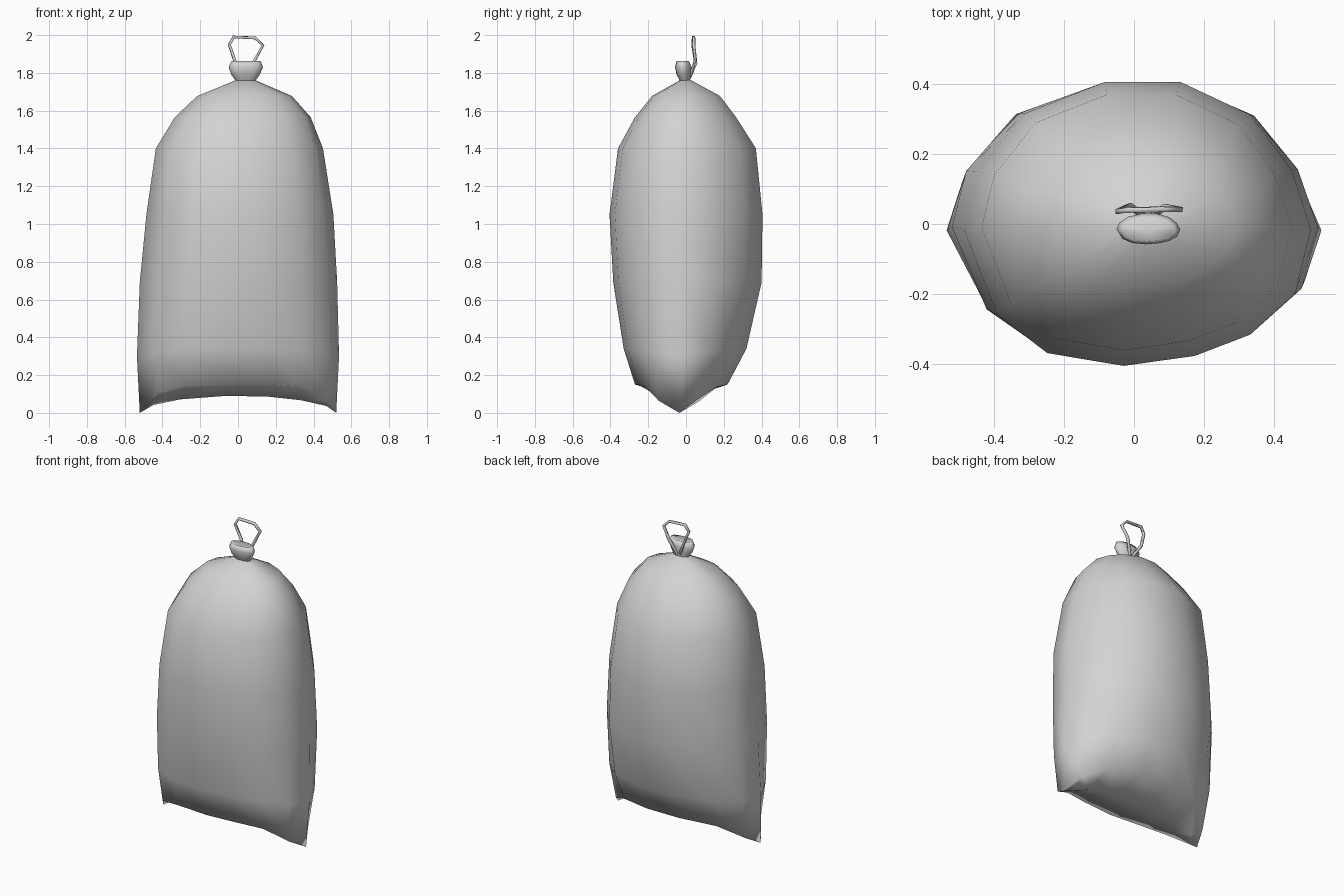
import bpy
import bmesh

cube = bpy.data.objects.get("Cube")
if cube:
    bpy.data.objects.remove(cube, do_unlink=True)

GREY = (0.65, 0.65, 0.65, 1)
grey = bpy.data.materials.new("grey cloth")
grey.use_nodes = True
grey.diffuse_color = GREY
grey.node_tree.nodes["Principled BSDF"].inputs["Base Color"].default_value = GREY

# Unit cross-section: right tip, front side, left tip, back side
OUTLINE = [(1, -.04), (.91, -.49), (.65, -.78), (.33, -.93), (-.08, -1), (-.52, -.91), (-.81, -.64),
           (-1, -.04), (-.92, .37), (-.65, .78), (-.19, 1), (.25, 1), (.65, .77), (.89, .38)]
N = len(OUTLINE)


def ring(bm, z, x0, x1, y0, y1, droop=0):
    """Fit the outline into a box; droop lowers the two tips."""
    cx, cy = (x0 + x1) / 2, (y0 + y1) / 2
    hx, hy = (x1 - x0) / 2, (y1 - y0) / 2
    return [bm.verts.new((cx + u * hx, cy + v * hy, z - droop * abs(u) ** 6))
            for u, v in OUTLINE]


def loft(bm, rings):
    for a, b in zip(rings, rings[1:]):
        for i in range(N):
            j = (i + 1) % N
            bm.faces.new((a[i], a[j], b[j], b[i]))


def fan(bm, loop, point):
    centre = bm.verts.new(point)
    for i in range(N):
        bm.faces.new((loop[i], loop[(i + 1) % N], centre))


def finish(bm, name):
    bmesh.ops.recalc_face_normals(bm, faces=bm.faces)
    for f in bm.faces:
        f.smooth = True
    mesh = bpy.data.meshes.new(name)
    bm.to_mesh(mesh)
    bm.free()
    mesh.materials.append(grey)
    obj = bpy.data.objects.new(name, mesh)
    bpy.context.collection.objects.link(obj)
    return obj


# Stuffed sack body
bm = bmesh.new()
rings = [ring(bm, .15, -.52, .52, -.27, .22, .15),
         ring(bm, .34, -.535, .535, -.33, .32, .04),
         ring(bm, .69, -.52, .525, -.385, .40),
         ring(bm, 1.05, -.485, .505, -.405, .405),
         ring(bm, 1.40, -.435, .45, -.36, .37),
         ring(bm, 1.565, -.335, .385, -.27, .265),
         ring(bm, 1.678, -.215, .285, -.18, .18),
         ring(bm, 1.762, -.01, .09, -.03, .025)]
loft(bm, rings)
fan(bm, rings[-1], (.04, 0, 1.765))

# Bottom closed like a pillow along a middle seam between the two corners
base = rings[0]
half = N // 2
seam = [base[0]]
for i in range(1, half):
    x = (base[i].co.x + base[N - i].co.x) / 2
    seam.append(bm.verts.new((x, -.01, .09 - .07 * abs(x / .52) ** 2.5)))
seam.append(base[half])
for i in range(half):
    for side in (base[i:i + 2], [base[-i % N], base[N - i - 1]]):
        corners = list(dict.fromkeys(side + [seam[i + 1], seam[i]]))
        bm.faces.new(corners)
finish(bm, "sack_body")

# Gathered knot above the neck
bm = bmesh.new()
rings = [ring(bm, 1.755, -.01, .09, -.03, .022),
         ring(bm, 1.79, -.035, .115, -.05, .024),
         ring(bm, 1.83, -.05, .132, -.058, .03),
         ring(bm, 1.862, -.035, .12, -.05, .015)]
loft(bm, rings)
fan(bm, rings[-1], (.04, -.02, 1.845))
finish(bm, "gathered_knot")

# Hanging loop of bent cord
path = [(.03, .02, 1.775), (-.012, .052, 1.85), (-.046, .036, 1.95), (-.022, .04, 1.99),
        (.092, .042, 1.985), (.132, .042, 1.945), (.09, .05, 1.87), (.05, .02, 1.775)]
curve = bpy.data.curves.new("hanging_loop", "CURVE")
curve.dimensions = "3D"
curve.bevel_depth = .01
curve.bevel_resolution = 0
curve.use_fill_caps = True
spline = curve.splines.new("POLY")
spline.points.add(len(path) - 1)
for point, co in zip(spline.points, path):
    point.co = (*co, 1)
curve.materials.append(grey)
bpy.context.collection.objects.link(bpy.data.objects.new("hanging_loop", curve))
